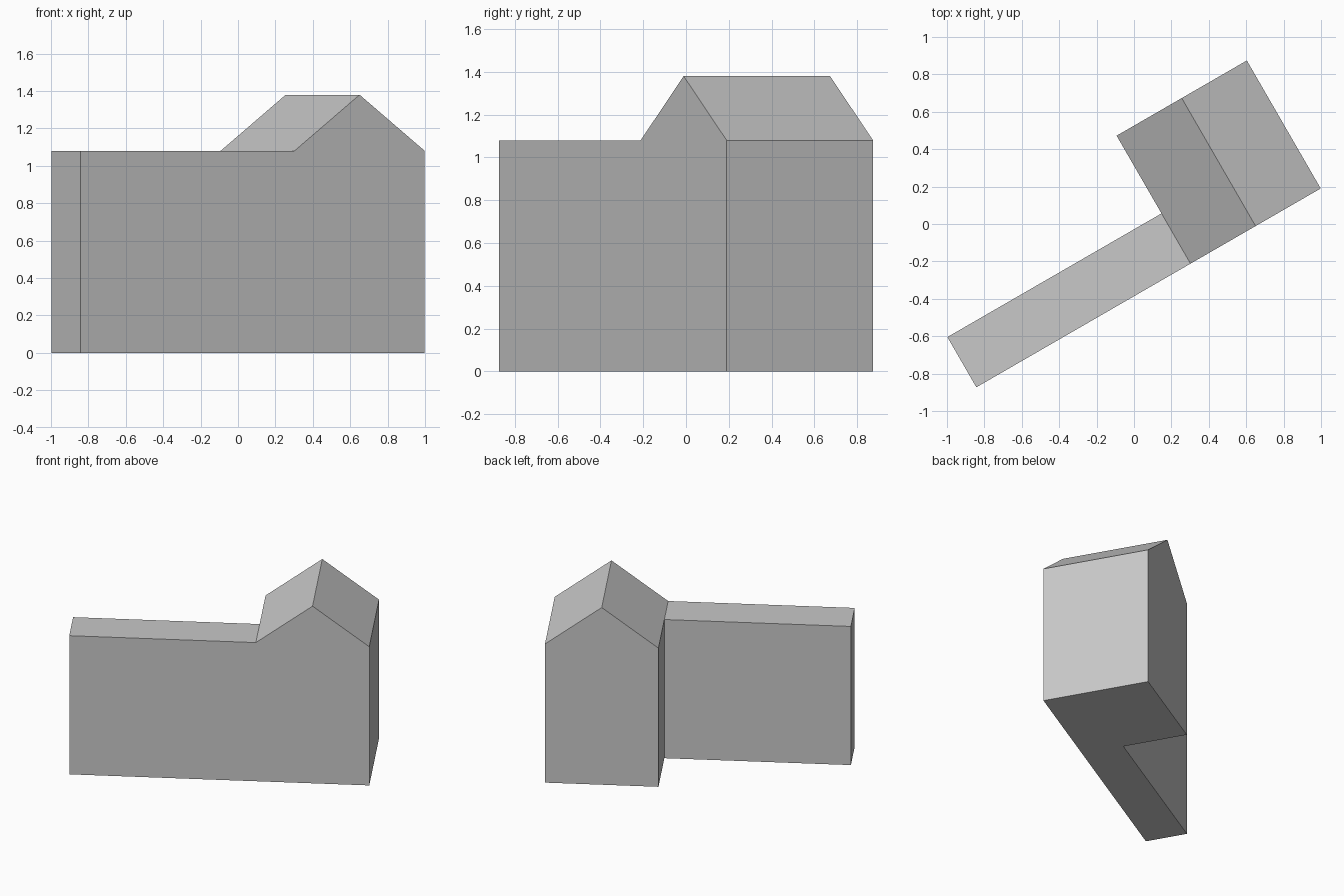
import bpy
import bmesh
from math import radians
from mathutils import Matrix, Vector

cube = bpy.data.objects.get("Cube")
if cube:
    bpy.data.objects.remove(cube, do_unlink=True)

# Main dimensions, measured along the turned walls
WING_LENGTH, WING_DEPTH = 1.322, 0.31
HOUSE_WIDTH, HOUSE_DEPTH = 0.804, 0.79
EAVE, RIDGE = 1.08, 1.38

# One plain grey for the whole building
grey = bpy.data.materials.new("plain grey")
grey.use_nodes = True
grey.diffuse_color = (0.58, 0.58, 0.58, 1)
grey.node_tree.nodes["Principled BSDF"].inputs["Base Color"].default_value = grey.diffuse_color

bm = bmesh.new()


def extrude(faces, depth):
    """Push faces towards the back and return the moved faces."""
    result = bmesh.ops.extrude_face_region(bm, geom=faces)["geom"]
    moved = [v for v in result if isinstance(v, bmesh.types.BMVert)]
    bmesh.ops.translate(bm, verts=moved, vec=(0, depth, 0))
    return [f for f in result if isinstance(f, bmesh.types.BMFace)]


# Front outline: gabled house and flat-topped wing share one corner line
corner = [bm.verts.new((0, 0, z)) for z in (0, EAVE)]
gable = [bm.verts.new(p) for p in ((HOUSE_WIDTH / 2, 0, RIDGE),
                                   (HOUSE_WIDTH, 0, EAVE), (HOUSE_WIDTH, 0, 0))]
wing_end = [bm.verts.new((-WING_LENGTH, 0, z)) for z in (0, EAVE)]
house_front = bm.faces.new(corner + gable)
wing_front = bm.faces.new((corner[0], wing_end[0], wing_end[1], corner[1]))

# Wing depth for both, then the house alone continues further back
backs = extrude([house_front, wing_front], WING_DEPTH)
house_back = max(backs, key=lambda f: f.calc_center_median().x)
extrude([house_back], HOUSE_DEPTH - WING_DEPTH)

# Merge flat seams into whole walls
bmesh.ops.recalc_face_normals(bm, faces=bm.faces[:])
bmesh.ops.dissolve_limit(bm, angle_limit=radians(1), verts=bm.verts[:], edges=bm.edges[:])

# Turn the building on its plot
place = Matrix.Translation(Vector((0.302, -0.212, 0))) @ Matrix.Rotation(radians(30), 4, "Z")
bm.transform(place)

mesh = bpy.data.meshes.new("house_with_wing")
bm.to_mesh(mesh)
bm.free()
mesh.materials.append(grey)
house = bpy.data.objects.new("house_with_wing", mesh)
bpy.context.collection.objects.link(house)
